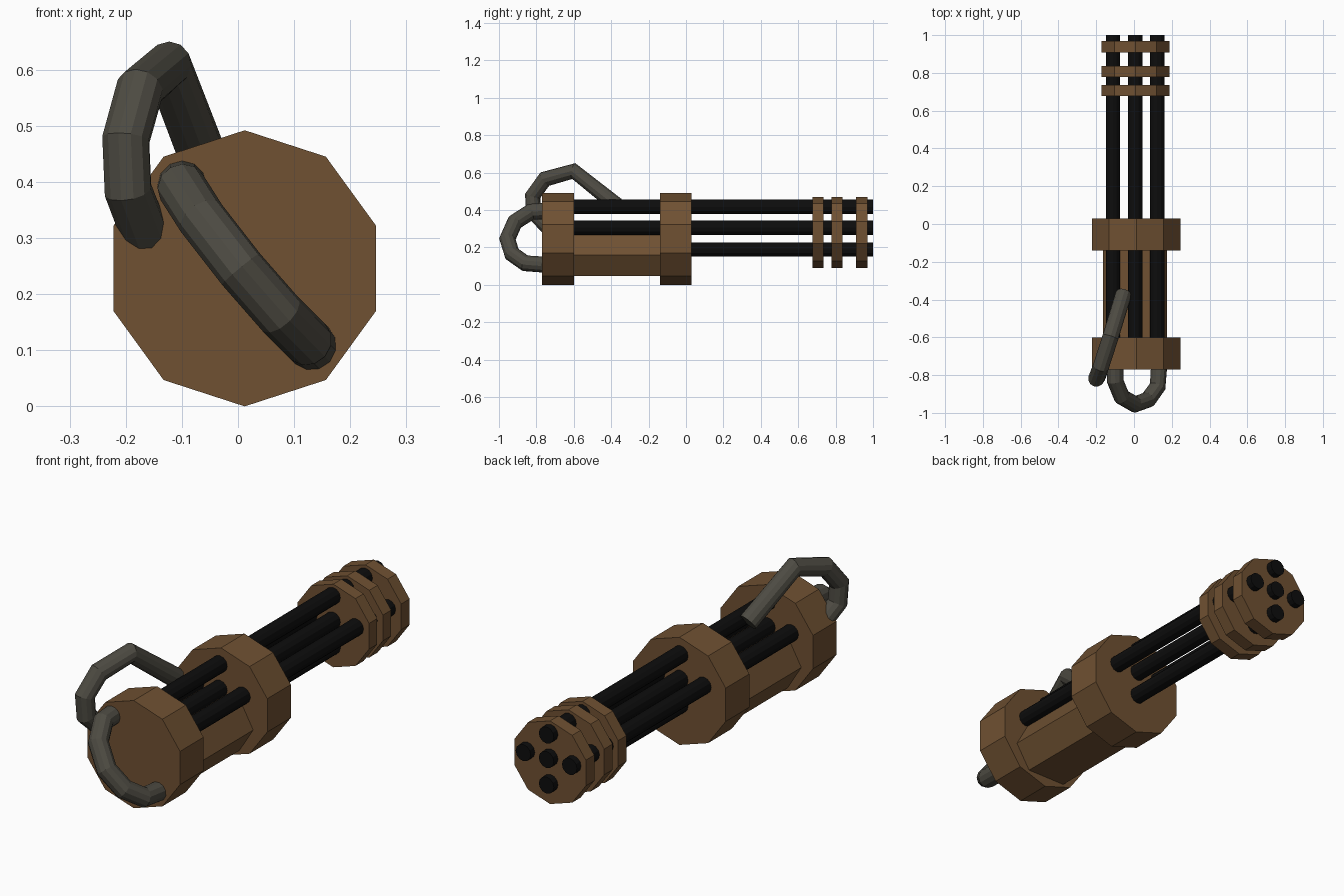
import bpy
import math

if "Cube" in bpy.data.objects:
    bpy.data.objects.remove(bpy.data.objects["Cube"])


def material(name, rgb):
    m = bpy.data.materials.new(name)
    m.diffuse_color = (*rgb, 1)
    m.use_nodes = True
    m.node_tree.nodes["Principled BSDF"].inputs["Base Color"].default_value = m.diffuse_color
    return m


BROWN = material("brown", (0.16, 0.082, 0.032))
BLACK = material("black", (0.004, 0.004, 0.004))
GREY = material("warm grey", (0.075, 0.07, 0.055))


def prism(name, section, y0, y1, mat):
    """Extrude an (x, z) section along y."""
    n = len(section)
    verts = [(x, y, z) for y in (y0, y1) for x, z in section]
    faces = [tuple(range(n)), tuple(reversed(range(n, 2 * n)))]
    faces += [(i, i + n, (i + 1) % n + n, (i + 1) % n) for i in range(n)]
    me = bpy.data.meshes.new(name)
    me.from_pydata(verts, [], faces)
    me.materials.append(mat)
    ob = bpy.data.objects.new(name, me)
    bpy.context.collection.objects.link(ob)
    return ob


def ngon(cx, cz, r, n):
    return [(cx + r * math.sin(2 * math.pi * i / n), cz + r * math.cos(2 * math.pi * i / n))
            for i in reversed(range(n))]


def cable(name, points, radius):
    cu = bpy.data.curves.new(name, 'CURVE')
    cu.dimensions = '3D'
    cu.bevel_depth = radius
    cu.bevel_resolution = 4
    cu.use_fill_caps = True
    sp = cu.splines.new('POLY')
    sp.points.add(len(points) - 1)
    for p, co in zip(sp.points, points):
        p.co = (*co, 1)
    sp.use_smooth = False
    cu.materials.append(GREY)
    bpy.context.collection.objects.link(bpy.data.objects.new(name, cu))


# thick housing discs
prism("rear_disc", ngon(0.012, 0.246, 0.246, 10), -0.77, -0.60, BROWN)
prism("middle_disc", ngon(0.012, 0.246, 0.246, 10), -0.14, 0.03, BROWN)

# low housing between the discs
body = [(0.105, 0.048), (0.175, 0.16), (0.105, 0.285),
        (-0.093, 0.285), (-0.163, 0.16), (-0.093, 0.048)]
prism("body", body, -0.65, -0.10, BROWN)

# thin muzzle rings
for i, (a, b) in enumerate([(0.677, 0.736), (0.777, 0.837), (0.909, 0.97)]):
    prism(f"muzzle_ring_{i + 1}", ngon(0.008, 0.28, 0.19, 10), a, b, BROWN)

# barrels: one in the centre and four around it
for i, (dx, dz) in enumerate([(0, 0), (0.117, 0), (-0.117, 0), (0, 0.112), (0, -0.117)]):
    prism(f"barrel_{i + 1}", ngon(0.006 + dx, 0.305 + dz, 0.038, 12), -0.64, 1.0, BLACK)

# hose looping across the rear face
cable("rear_hose", [(-0.10, -0.72, 0.397), (-0.10, -0.83, 0.39), (-0.065, -0.915, 0.335),
                    (0.005, -0.955, 0.245), (0.075, -0.93, 0.165), (0.125, -0.86, 0.115),
                    (0.135, -0.72, 0.105)], 0.044)

# hose from the top barrel over to the side of the rear disc
cable("top_hose", [(-0.055, -0.37, 0.425), (-0.125, -0.60, 0.608), (-0.175, -0.755, 0.565),
                   (-0.2, -0.82, 0.475), (-0.196, -0.815, 0.385), (-0.163, -0.73, 0.30)], 0.043)
